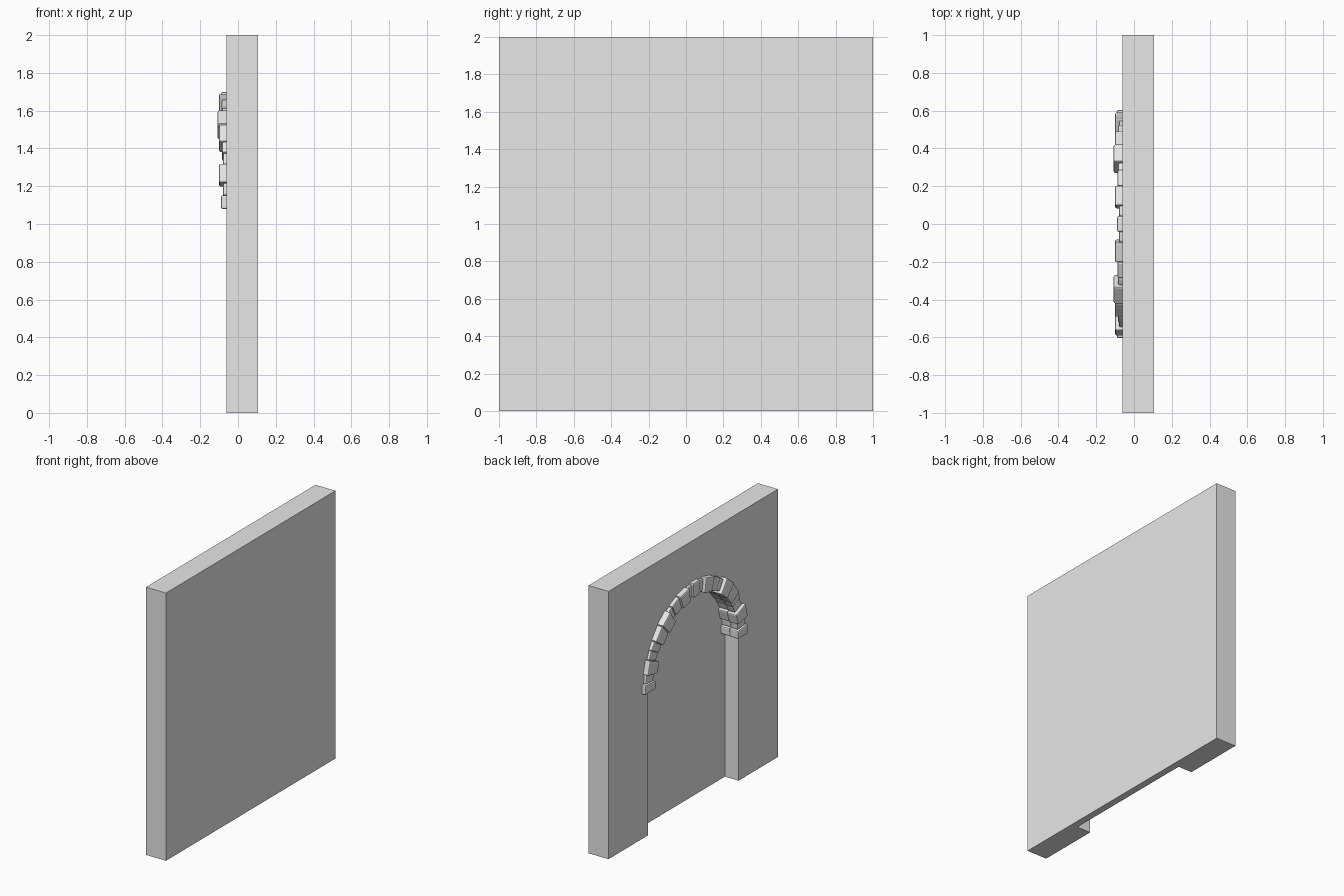
import bpy, bmesh
from math import sin, cos, pi, radians

cube = bpy.data.objects.get("Cube")
if cube:
    bpy.data.objects.remove(cube, do_unlink=True)

stone = bpy.data.materials.new("grey_stone")
stone.use_nodes = True
stone.diffuse_color = (0.8, 0.8, 0.8, 1)
stone.node_tree.nodes["Principled BSDF"].inputs["Base Color"].default_value = (0.8, 0.8, 0.8, 1)

WALL_OUT, NICHE_BACK, WALL_REAR = -0.06, 0.053, 0.105
SPRING, OPENING = 1.1, 0.535


def prism(name, outline, x0, x1):
    """Extrude a (y, z) outline from x0 to x1."""
    bm = bmesh.new()
    face = bm.faces.new([bm.verts.new((x0, y, z)) for y, z in outline])
    ext = bmesh.ops.extrude_face_region(bm, geom=[face])
    verts = [v for v in ext["geom"] if isinstance(v, bmesh.types.BMVert)]
    bmesh.ops.translate(bm, verts=verts, vec=(x1 - x0, 0, 0))
    bmesh.ops.recalc_face_normals(bm, faces=bm.faces)
    mesh = bpy.data.meshes.new(name)
    bm.to_mesh(mesh)
    bm.free()
    obj = bpy.data.objects.new(name, mesh)
    bpy.context.collection.objects.link(obj)
    mesh.materials.append(stone)
    return obj


def polar(radius, degrees):
    a = radians(degrees)
    return radius * cos(a), SPRING + radius * sin(a)


# Wall with an arched niche cut into one side
wall = prism("wall", [(-1, 0), (1, 0), (1, 2), (-1, 2)], WALL_OUT, WALL_REAR)
arch = [polar(OPENING, 180 * i / 32) for i in range(33)]
cutter = prism("niche_cutter", [(-OPENING, -0.1), (OPENING, -0.1)] + arch, -0.3, NICHE_BACK)
cutter.hide_render = True
cut = wall.modifiers.new("niche", "BOOLEAN")
cut.operation, cut.solver, cut.object = "DIFFERENCE", "EXACT", cutter
bpy.context.view_layer.objects.active = wall
bpy.ops.object.modifier_apply(modifier="niche")
bpy.data.objects.remove(cutter, do_unlink=True)


def brick(name, a0, a1, r0, r1, x0, x1):
    """A wedge-shaped arch stone with worn edges."""
    obj = prism(name, [polar(r0, a0), polar(r1, a0), polar(r1, a1), polar(r0, a1)], x0, x1)
    bevel = obj.modifiers.new("worn_edges", "BEVEL")
    bevel.width, bevel.segments = 0.009, 2


# Arch stones: start angle, end angle, outer face, outer radius
stones = [
    (-2, 5, -0.09, 0.605), (5, 11.5, -0.08, 0.59), (11.5, 21.5, -0.1, 0.605),
    (21.5, 28, -0.08, 0.59), (28, 34.5, -0.085, 0.595), (34.5, 45.5, -0.1, 0.6),
    (45.5, 56.5, -0.108, 0.605), (56.5, 61, -0.085, 0.59), (61, 70, -0.088, 0.595),
    (70, 80.5, -0.1, 0.6), (80.5, 86, -0.08, 0.59),
]
ring = [("left", s) for s in stones] + [("key", (86, 94, -0.09, 0.6))]
ring += [("right", (180 - b, 180 - a, x, r)) for a, b, x, r in stones]
for i, (side, (a0, a1, x, r)) in enumerate(ring):
    inner = 1.09 - r          # taller stones also reach further inwards
    brick(f"{side}_arch_stone_{i}", a0, a1, inner, r, x, -0.02)
    brick(f"{side}_inner_stone_{i}", a0, a1, inner + 0.005, 0.56, -0.02, NICHE_BACK + 0.01)
